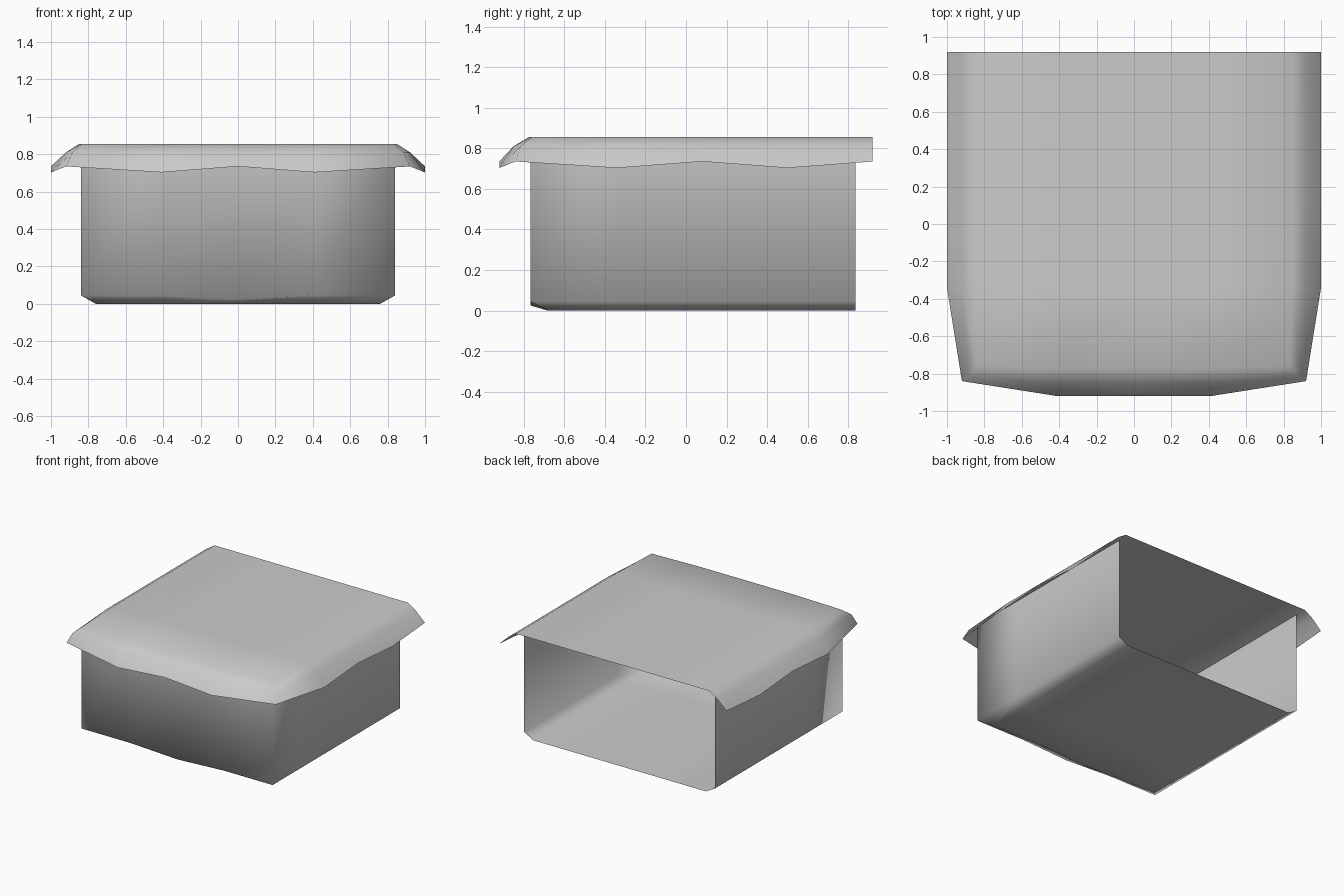
import bpy, bmesh

if "Cube" in bpy.data.objects:
    bpy.data.objects.remove(bpy.data.objects["Cube"])


def u_path(half, front, back, z, inset=0.0, wave=0.0):
    """Open U of 13 points: right side, front, left side. Odd points get the wave."""
    right = [(half, back), (half, 0.5), (half, 0.08), (half, -0.34),
             (half - inset, front + inset)]
    pts = right + [(0.41, front), (0, front), (-0.41, front)]
    pts += [(-x, y) for x, y in reversed(right)]
    return [(x, y, z + (wave if i % 2 else 0)) for i, (x, y) in enumerate(pts)]


def build(name, rings, cap_index):
    """Skin consecutive U rings and close one of them with a quad grid."""
    bm = bmesh.new()
    rows = [[bm.verts.new(p) for p in ring] for ring in rings]
    for a, b in zip(rows, rows[1:]):
        for i in range(len(a) - 1):
            bm.faces.new((a[i], b[i], b[i + 1], a[i + 1]))
    # flat cap spanning from the right side to the left side
    cap = rows[cap_index]
    grid = []
    for i in range(4):
        r, l = cap[i], cap[12 - i]
        mid = [bm.verts.new((x, r.co.y, r.co.z)) for x in (0.41, 0, -0.41)]
        grid.append([r] + mid + [l])
    grid.append(cap[4:9])
    for a, b in zip(grid, grid[1:]):
        for i in range(4):
            bm.faces.new((a[i], a[i + 1], b[i + 1], b[i]))
    bmesh.ops.recalc_face_normals(bm, faces=bm.faces)
    # the cap decides which way is outward
    top = max(bm.faces, key=lambda f: f.calc_center_median().z)
    low = min(bm.faces, key=lambda f: f.calc_center_median().z)
    if (cap_index == 0 and top.normal.z < 0) or (cap_index != 0 and low.normal.z > 0):
        bmesh.ops.reverse_faces(bm, faces=bm.faces)
    for f in bm.faces:
        f.smooth = True
    me = bpy.data.meshes.new(name)
    bm.to_mesh(me)
    bm.free()
    ob = bpy.data.objects.new(name, me)
    bpy.context.collection.objects.link(ob)
    return ob


# draped cover: flat top, rounded shoulder, wavy hem
build("cover", [
    u_path(0.85, -0.775, 0.92, 0.855, 0.015),
    u_path(0.92, -0.85, 0.92, 0.81, 0.035),
    u_path(1.0, -0.92, 0.92, 0.735, 0.08, -0.032),
], 0)

# box below: open at the back, chamfered bottom edge
lower = u_path(0.84, -0.765, 0.835, 0.045)
lower[6] = (0, -0.765, 0.025)  # slight sag in the middle of the front
build("mattress_box", [
    u_path(0.84, -0.765, 0.835, 0.85),
    lower,
    u_path(0.76, -0.68, 0.835, 0.0),
], 2)
